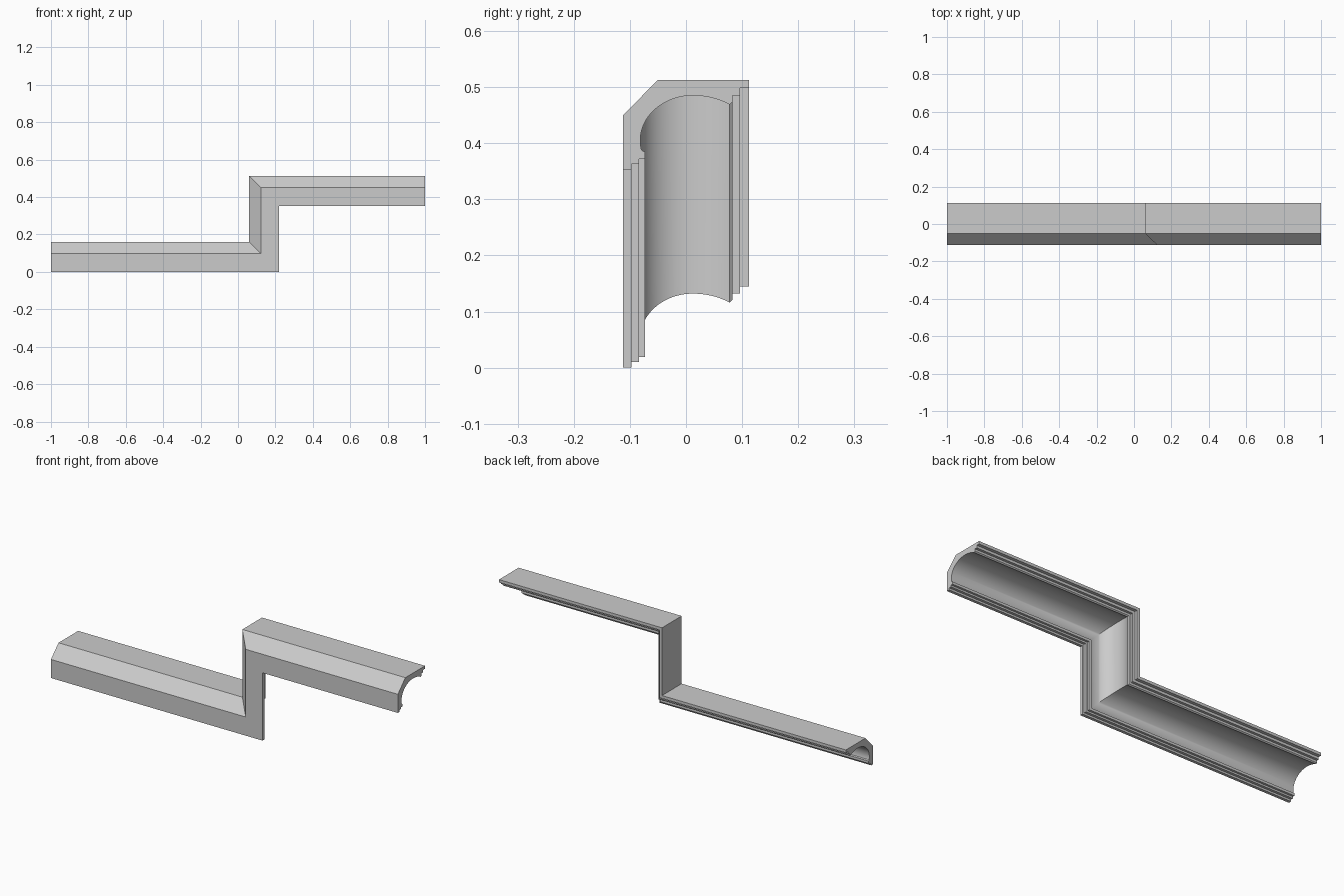
import bpy, bmesh, math

if "Cube" in bpy.data.objects:
    bpy.data.objects.remove(bpy.data.objects["Cube"])

# Moulding cross-section: (y, depth below the outer face)
TOP = 0.513          # outer face height of the upper run
LOW = 0.160          # outer face height of the lower run
RISE_X = 0.060       # outer face of the vertical run

# Outer face, chamfer and front stepped lip
profile = [(0.112, 0.0), (-0.05, 0.0), (-0.112, 0.063), (-0.112, 0.160),
           (-0.097, 0.160), (-0.097, 0.150), (-0.084, 0.150),
           (-0.084, 0.141), (-0.073, 0.141), (-0.073, 0.128), (-0.077, 0.127)]

# Hollow cove: left part tight, right part flatter
CY, CD, RZ = 0.0125, 0.108, 0.080
STEPS = 28
for i in range(STEPS + 1):
    a = math.radians(192 + (53 - 192) * i / STEPS)
    rx = 0.094 if math.cos(a) < 0 else 0.108
    profile.append((CY + rx * math.cos(a), CD - RZ * math.sin(a)))

# Back stepped lip
profile += [(0.083, 0.039), (0.083, 0.028), (0.096, 0.028),
            (0.096, 0.015), (0.112, 0.015)]

# Mitred sweep along the Z-shaped path
bm = bmesh.new()
rings = [[], [], [], []]
for y, d in profile:
    for ring, (x, z) in zip(rings, [(-1, LOW - d), (RISE_X + d, LOW - d),
                                    (RISE_X + d, TOP - d), (1, TOP - d)]):
        ring.append(bm.verts.new((x, y, z)))
n = len(profile)
for a, b in zip(rings, rings[1:]):
    for i in range(n):
        j = (i + 1) % n
        bm.faces.new((a[i], a[j], b[j], b[i]))

# End caps
bm.faces.new(rings[0])
bm.faces.new(rings[-1])
bmesh.ops.recalc_face_normals(bm, faces=bm.faces)

mesh = bpy.data.meshes.new("stepped_cove_moulding")
bm.to_mesh(mesh)
bm.free()
obj = bpy.data.objects.new("stepped_cove_moulding", mesh)
bpy.context.collection.objects.link(obj)
bpy.context.view_layer.objects.active = obj
obj.select_set(True)
bpy.ops.object.shade_smooth_by_angle(angle=math.radians(25))
